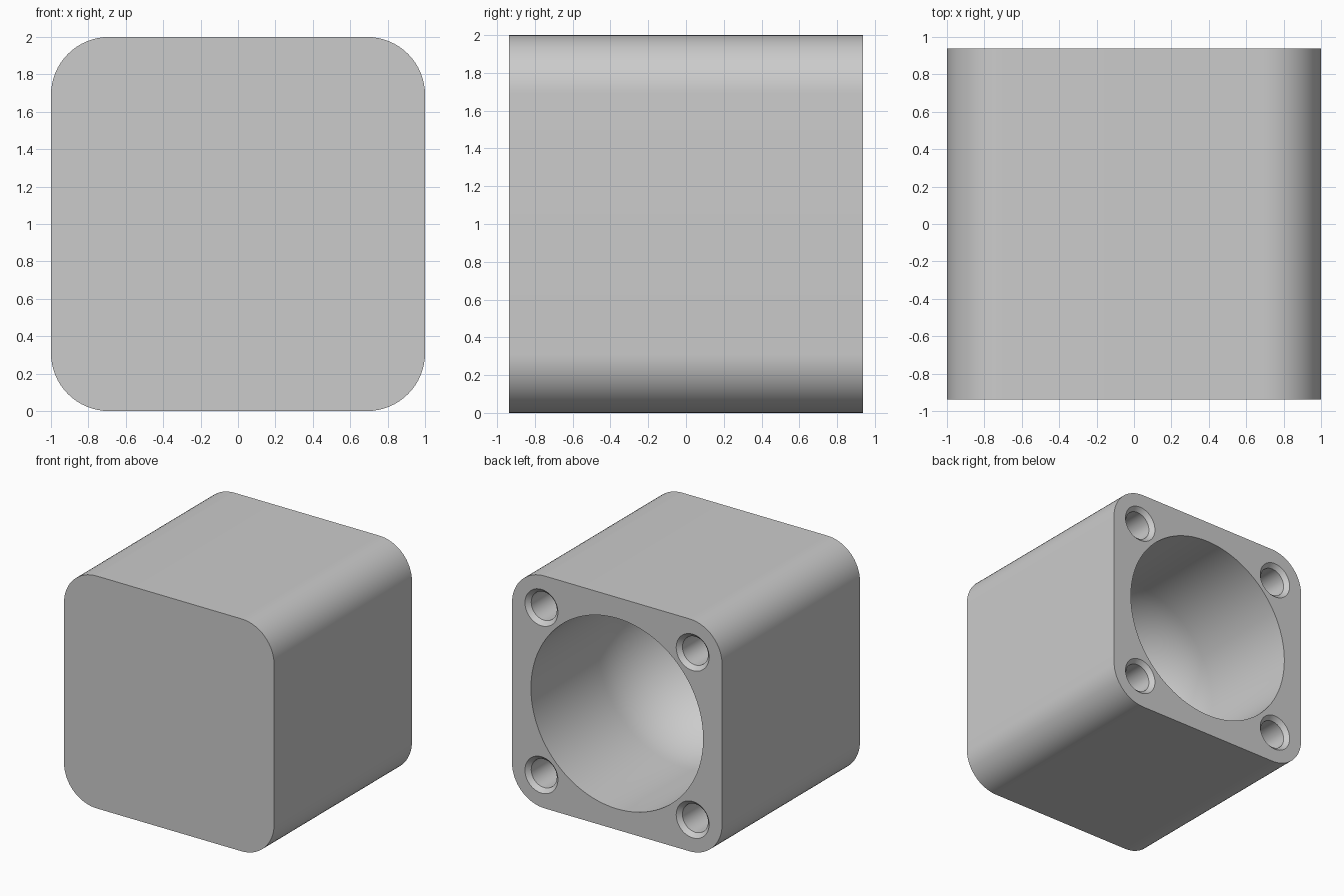
import bpy
import bmesh
from math import radians, sin, cos, pi
from mathutils import Matrix, Vector

cube = bpy.data.objects.get("Cube")
if cube:
    bpy.data.objects.remove(cube, do_unlink=True)

HALF_DEPTH = 0.9375
CORNER = 0.31
BORE = 0.82
HOLE_OFFSET = 0.72

grey = bpy.data.materials.new("light_grey")
grey.use_nodes = True
colour = (0.6, 0.6, 0.6, 1)
grey.diffuse_color = colour
grey.node_tree.nodes["Principled BSDF"].inputs["Base Color"].default_value = colour


def make_object(name, bm):
    bmesh.ops.recalc_face_normals(bm, faces=bm.faces)
    mesh = bpy.data.meshes.new(name)
    bm.to_mesh(mesh)
    bm.free()
    mesh.materials.append(grey)
    obj = bpy.data.objects.new(name, mesh)
    bpy.context.collection.objects.link(obj)
    return obj


def lathe_cutter(name, profile, x, z, steps):
    """Spin (radius, depth from the back face) points about the y axis."""
    bm = bmesh.new()
    verts = [bm.verts.new((r, HALF_DEPTH - d, 0)) for r, d in profile]
    edges = [bm.edges.new(pair) for pair in zip(verts, verts[1:])]
    bmesh.ops.spin(bm, geom=verts + edges, cent=(0, 0, 0), axis=(0, 1, 0),
                   angle=2 * pi, steps=steps)
    bmesh.ops.remove_doubles(bm, verts=bm.verts, dist=0.0001)
    bmesh.ops.translate(bm, verts=bm.verts, vec=(x, 0, z))
    obj = make_object(name, bm)
    obj.hide_render = True
    return obj


# Block with four rounded long edges
bm = bmesh.new()
bmesh.ops.create_cube(bm, size=1, matrix=Matrix.Translation((0, 0, 1))
                      @ Matrix.Diagonal((2, 2 * HALF_DEPTH, 2, 1)))
long_edges = [e for e in bm.edges
              if abs((e.verts[0].co - e.verts[1].co).normalized().dot(Vector((0, 1, 0)))) > 0.9]
bmesh.ops.bevel(bm, geom=long_edges, offset=CORNER, segments=16,
                profile=0.5, affect='EDGES')
housing = make_object("housing", bm)

# Round bore with a domed end
straight = 0.92
dome = [(BORE * cos(i * pi / 48), straight + BORE * sin(i * pi / 48)) for i in range(24)]
bore_profile = [(0, -0.1), (BORE, -0.1)] + dome + [(0, straight + BORE)]
cutters = [lathe_cutter("bore_cutter", bore_profile, 0, 1, 96)]

# Chamfered blind screw holes in the corners
hole_profile = [(0, -0.1), (0.157, -0.1), (0.157, 0), (0.122, 0.035), (0.122, 0.6), (0, 0.6)]
for sx in (-1, 1):
    for sz in (-1, 1):
        cutters.append(lathe_cutter("screw_hole_cutter", hole_profile,
                                    sx * HOLE_OFFSET, 1 + sz * HOLE_OFFSET, 40))

for cutter in cutters:
    mod = housing.modifiers.new(cutter.name, 'BOOLEAN')
    mod.operation = 'DIFFERENCE'
    mod.solver = 'EXACT'
    mod.object = cutter

# Apply the cuts and remove the cutters
bpy.ops.object.select_all(action='DESELECT')
bpy.context.view_layer.objects.active = housing
housing.select_set(True)
for mod in list(housing.modifiers):
    bpy.ops.object.modifier_apply(modifier=mod.name)
for cutter in cutters:
    bpy.data.objects.remove(cutter, do_unlink=True)

bpy.ops.object.shade_smooth_by_angle(angle=radians(30))
